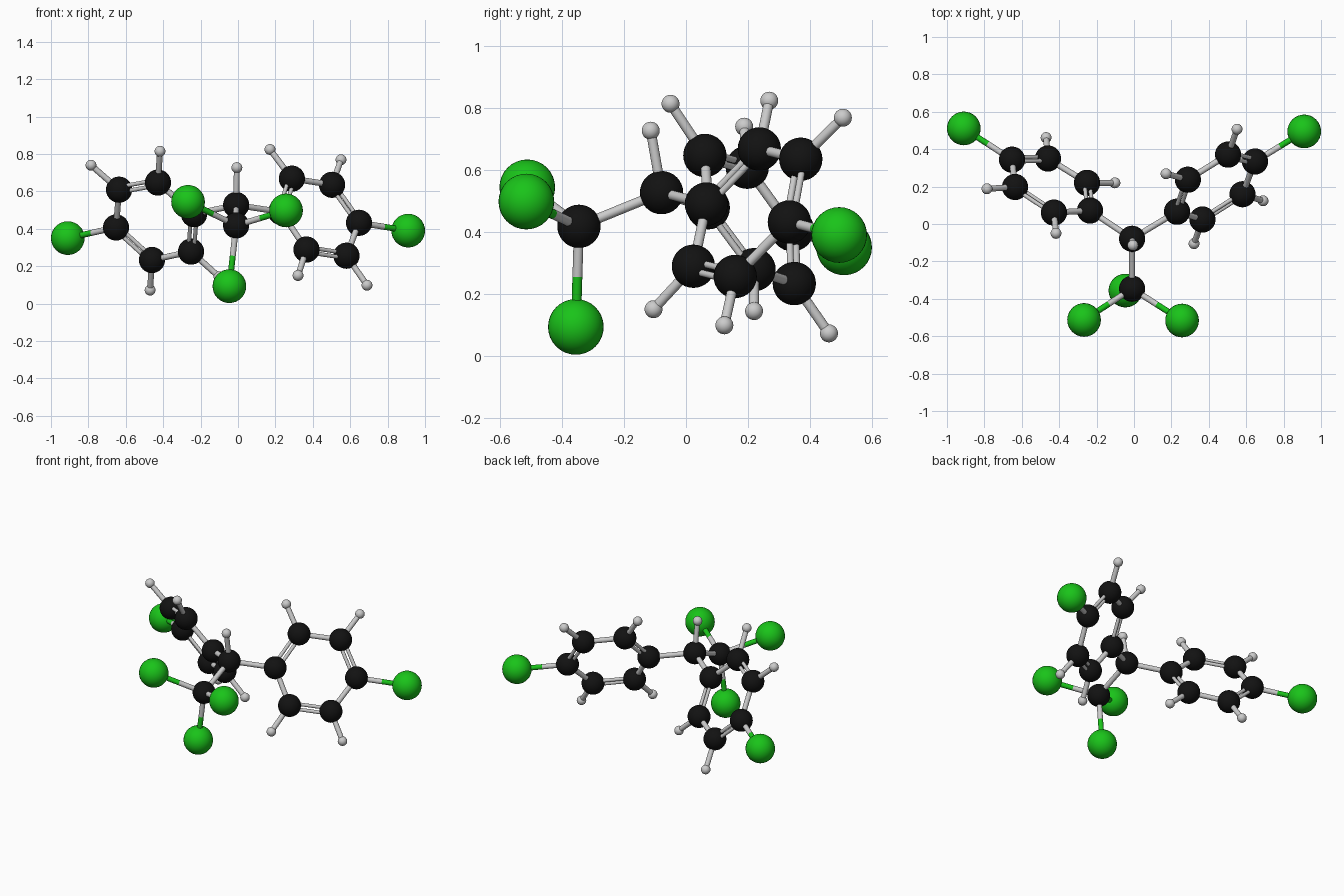
import bpy
from mathutils import Vector

if "Cube" in bpy.data.objects:
    bpy.data.objects.remove(bpy.data.objects["Cube"])


def material(name, rgb):
    m = bpy.data.materials.new(name)
    m.diffuse_color = (*rgb, 1)
    m.use_nodes = True
    m.node_tree.nodes["Principled BSDF"].inputs["Base Color"].default_value = m.diffuse_color
    return m


BLACK = material("black", (0.006, 0.006, 0.006))
GREEN = material("green", (0.01, 0.55, 0.01))


def finish(name, mat):
    ob = bpy.context.object
    ob.name = name
    bpy.ops.object.shade_smooth_by_angle()
    if mat:
        ob.data.materials.append(mat)


def ball(name, p, r, mat=None):
    bpy.ops.mesh.primitive_uv_sphere_add(segments=32, ring_count=16, radius=r, location=p)
    finish(name, mat)


def rod(name, a, b, r=0.016, mat=None):
    a, b = Vector(a), Vector(b)
    bpy.ops.mesh.primitive_cylinder_add(vertices=20, radius=r, depth=(b - a).length,
                                        location=(a + b) / 2)
    bpy.context.object.rotation_euler = (b - a).to_track_quat('Z', 'Y').to_euler()
    finish(name, mat)


def carbon(name, p):
    ball(name, p, 0.07, BLACK)


def hydrogen(name, p, parent):
    ball(name, p, 0.029)
    rod(name + "_bond", parent, p)


def chlorine(name, p, parent):
    # bond is grey on the carbon half, green on the chlorine half
    ball(name, p, 0.09, GREEN)
    mid = (Vector(p) + Vector(parent)) / 2
    rod(name + "_bond_inner", parent, mid)
    rod(name + "_bond_outer", mid, p, 0.016, GREEN)


def ring(side, pts, hyd, cl):
    pts = [Vector(p) for p in pts]
    centre = sum(pts, Vector()) / 6
    for i, p in enumerate(pts):
        q = pts[(i + 1) % 6]
        carbon(f"{side}_ring_carbon_{i}", p)
        name = f"{side}_ring_bond_{i}"
        if i % 2 == 0:  # double bond: two thin rods in the ring plane
            off = ((p + q) / 2 - centre).normalized() * 0.016
            rod(name + "_outer", p + off, q + off, 0.011)
            rod(name + "_inner", p - off, q - off, 0.011)
        else:
            rod(name, p, q)
    for i, h in zip((1, 2, 4, 5), hyd):
        hydrogen(f"{side}_ring_hydrogen_{i}", h, pts[i])
    chlorine(f"{side}_ring_chlorine", cl, pts[3])
    rod(f"{side}_ring_link", pts[0], hub)


# central carbon, its hydrogen and the three-chlorine carbon
hub = (-0.01, -0.079, 0.527)
tri = (-0.01, -0.346, 0.418)
carbon("centre_carbon", hub)
carbon("front_carbon", tri)
rod("centre_bond", hub, tri)
hydrogen("centre_hydrogen", (-0.006, -0.114, 0.727), hub)
for n, p in enumerate([(-0.267, -0.513, 0.544), (0.257, -0.516, 0.498), (-0.046, -0.356, 0.093)]):
    chlorine(f"front_chlorine_{n}", p, tri)

# left ring, starting at the carbon beside the centre
ring("left",
     [(-0.235, 0.072, 0.478), (-0.251, 0.22, 0.278), (-0.46, 0.35, 0.233),
      (-0.652, 0.344, 0.407), (-0.636, 0.198, 0.609), (-0.428, 0.061, 0.647)],
     [(-0.102, 0.22, 0.144), (-0.47, 0.462, 0.072), (-0.786, 0.188, 0.74), (-0.417, -0.05, 0.814)],
     (-0.91, 0.511, 0.35))

# right ring
ring("right",
     [(0.23, 0.066, 0.49), (0.288, 0.237, 0.668), (0.503, 0.371, 0.635),
      (0.647, 0.334, 0.432), (0.58, 0.159, 0.256), (0.366, 0.024, 0.289)],
     [(0.171, 0.269, 0.824), (0.551, 0.507, 0.769), (0.69, 0.124, 0.098), (0.321, -0.105, 0.15)],
     (0.91, 0.495, 0.39))
# ring double bonds on the right sit one step further round
for ob in [o for o in bpy.data.objects if o.name.startswith("right_ring_bond")]:
    ob.select_set(False)
